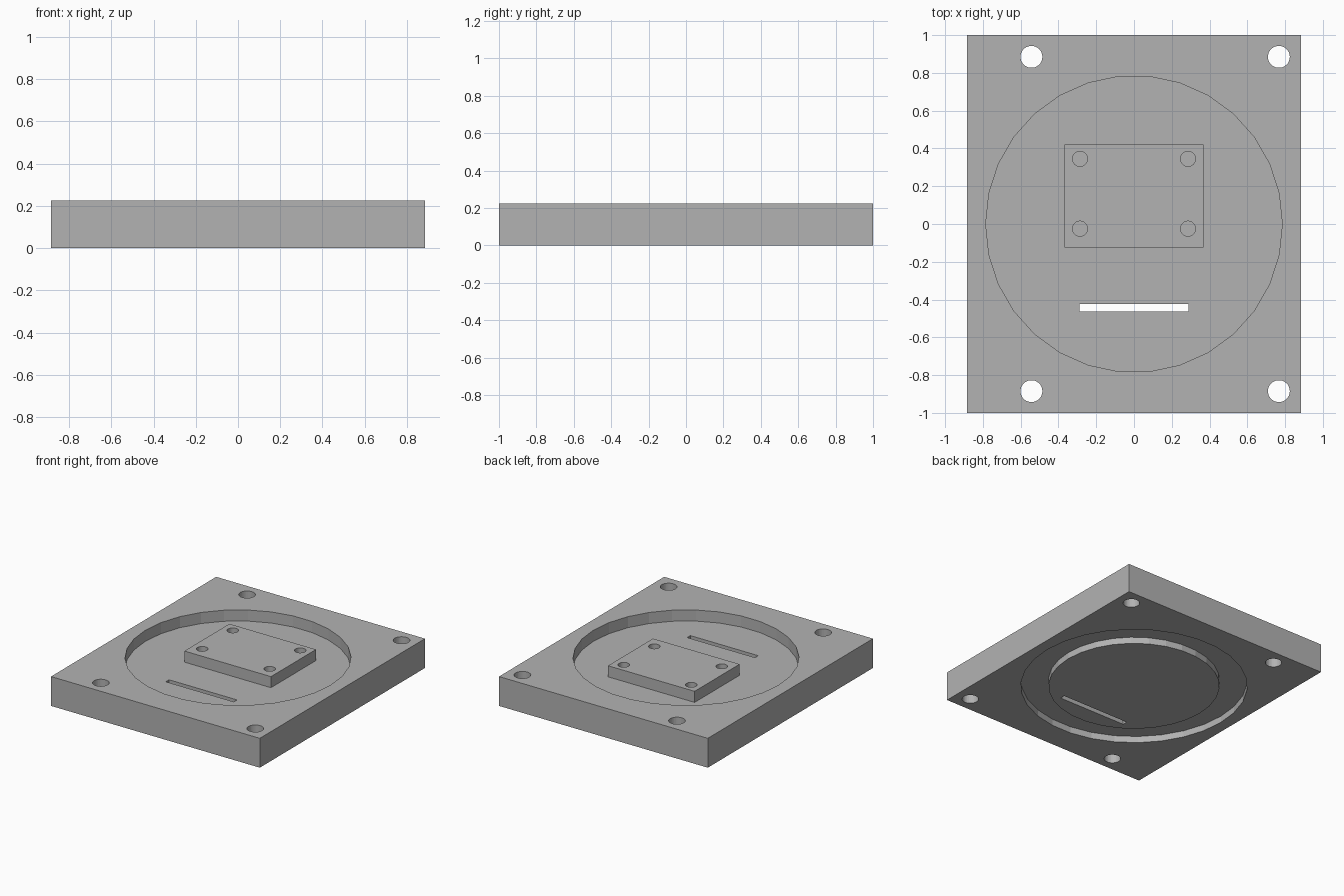
import bpy
import bmesh
import math
from mathutils import Matrix, Vector

cube = bpy.data.objects.get("Cube")
if cube:
    bpy.data.objects.remove(cube, do_unlink=True)

grey = bpy.data.materials.new("plain grey")
grey.use_nodes = True
grey.diffuse_color = (0.45, 0.45, 0.45, 1)
grey.node_tree.nodes["Principled BSDF"].inputs["Base Color"].default_value = grey.diffuse_color


def finish(name, bm):
    mesh = bpy.data.meshes.new(name)
    bm.to_mesh(mesh)
    bm.free()
    mesh.materials.append(grey)
    obj = bpy.data.objects.new(name, mesh)
    bpy.context.collection.objects.link(obj)
    return obj


def box(name, low, high):
    low, high = Vector(low), Vector(high)
    bm = bmesh.new()
    place = Matrix.Translation((low + high) / 2) @ Matrix.Diagonal((*(high - low), 1))
    bmesh.ops.create_cube(bm, size=1, matrix=place)
    return finish(name, bm)


def cylinder(name, x, y, radius, z0, z1):
    bm = bmesh.new()
    place = Matrix.Translation((x, y, (z0 + z1) / 2)) @ Matrix.Rotation(math.pi / 2, 4, "Z")
    bmesh.ops.create_cone(bm, cap_ends=True, segments=30, radius1=radius,
                          radius2=radius, depth=z1 - z0, matrix=place)
    return finish(name, bm)


def cut(target, cutter):
    mod = target.modifiers.new("cut", "BOOLEAN")
    mod.operation = "DIFFERENCE"
    mod.solver = "EXACT"
    mod.object = cutter
    bpy.context.view_layer.objects.active = target
    bpy.ops.object.modifier_apply(modifier=mod.name)
    bpy.data.objects.remove(cutter, do_unlink=True)


TOP, FLOOR, GROOVE = 0.225, 0.14, 0.05

# Base plate with the round recess in its top
plate = box("base_plate", (-0.885, -1, 0), (0.885, 1, TOP))
cut(plate, cylinder("recess_cutter", 0, 0, 0.785, FLOOR, TOP + 0.1))

# Ring groove in the underside
ring = cylinder("groove_cutter", 0, 0, 0.8, -0.1, GROOVE)
cut(ring, cylinder("groove_core", 0, 0, 0.604, -0.2, GROOVE + 0.1))
cut(plate, ring)

# Corner holes and slot, right through
for x in (-0.543, 0.767):
    for y in (-0.885, 0.885):
        cut(plate, cylinder("corner_hole_cutter", x, y, 0.058, -0.1, TOP + 0.1))
cut(plate, box("slot_cutter", (-0.288, -0.463, -0.1), (0.288, -0.424, TOP + 0.1)))

# Raised mounting block with four holes
block = box("mounting_block", (-0.367, -0.125, FLOOR), (0.367, 0.42, TOP))
for x in (-0.286, 0.286):
    for y in (-0.025, 0.345):
        cut(block, cylinder("block_hole_cutter", x, y, 0.04, FLOOR - 0.1, TOP + 0.1))
